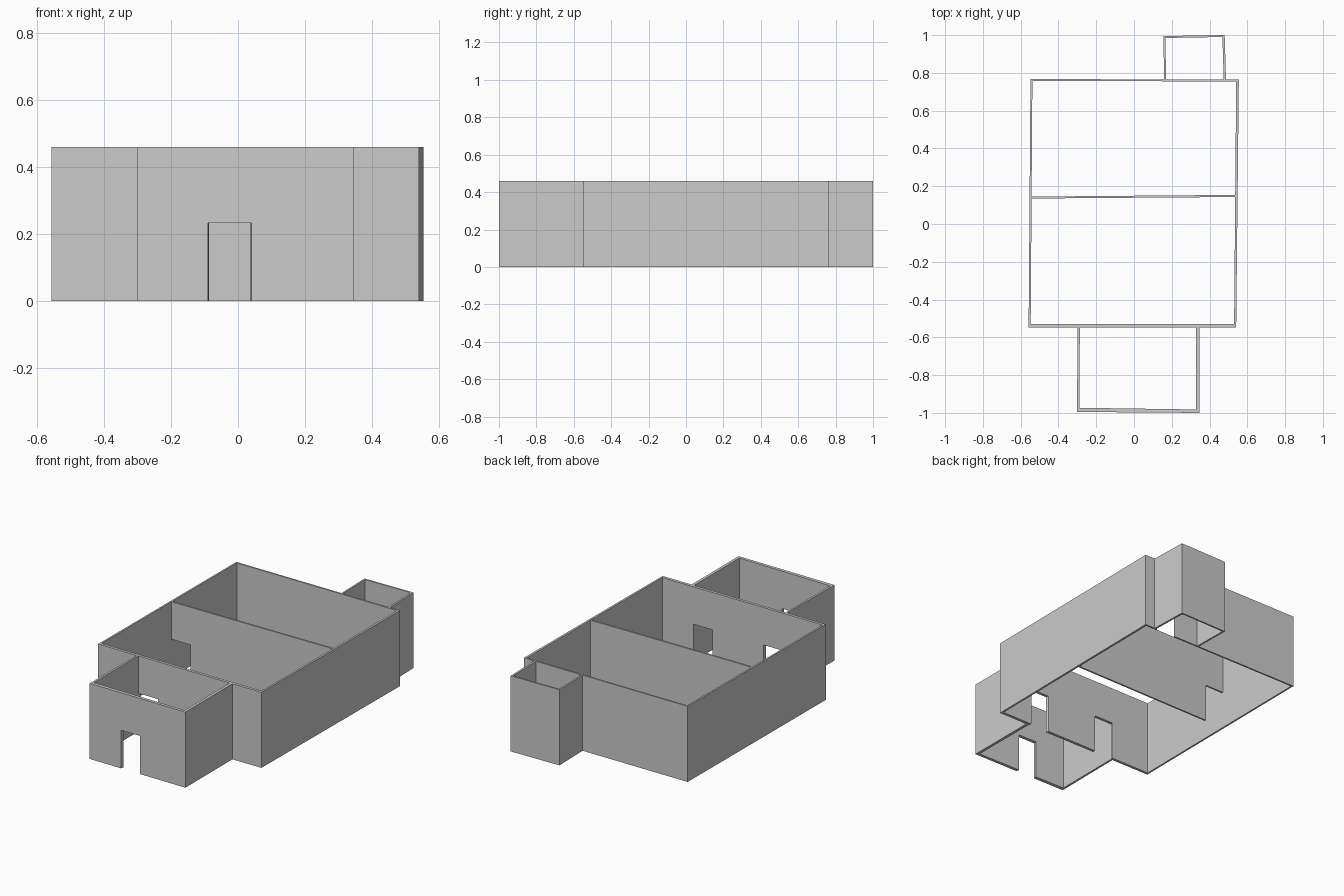
import bpy, bmesh
from mathutils import Vector

if "Cube" in bpy.data.objects:
    bpy.data.objects.remove(bpy.data.objects["Cube"])

HEIGHT = 0.46
DOOR = 0.232


def wall(name, start, end, doors=()):
    """Wall between two end lines (outer/inner point pairs); doors are x ranges, left to right."""
    (a, b), (c, d) = [[Vector(p) for p in pair] for pair in (start, end)]
    # Elevation outline in (fraction along wall, height), notched at each door
    outline = [(0, HEIGHT), (1, HEIGHT), (1, 0)]
    reaches_end = False
    for x0, x1 in reversed(doors):
        t0, t1 = [max(0, (x - a.x) / (c.x - a.x)) for x in (x0, x1)]
        outline += [(t1, 0), (t1, DOOR), (t0, DOOR)]
        reaches_end = t0 == 0
        if not reaches_end:
            outline.append((t0, 0))
    if not reaches_end:
        outline.append((0, 0))

    bm = bmesh.new()
    sides = [[bm.verts.new((*p.lerp(q, t), z)) for t, z in outline]
             for p, q in ((a, c), (b, d))]
    bm.faces.new(sides[0])
    bm.faces.new(sides[1][::-1])
    n = len(outline)
    for i in range(n):
        j = (i + 1) % n
        bm.faces.new((sides[0][j], sides[0][i], sides[1][i], sides[1][j]))
    bmesh.ops.recalc_face_normals(bm, faces=bm.faces)
    mesh = bpy.data.meshes.new(name)
    bm.to_mesh(mesh)
    bm.free()
    obj = bpy.data.objects.new(name, mesh)
    bpy.context.collection.objects.link(obj)
    return obj


# Main hall, mitred at the corners
FL = ((-0.558, -0.547), (-0.547, -0.53))
FR = ((0.541, -0.548), (0.53, -0.53))
BL = ((-0.548, 0.767), (-0.538, 0.757))
BR = ((0.555, 0.765), (0.541, 0.755))
wall("hall_front_wall", FL, FR, [(-0.287, -0.155), (0.198, 0.328)])
wall("hall_right_wall", FR, BR)
wall("hall_back_wall", BL, BR, [(0.343, 0.474)])
wall("hall_left_wall", FL, BL)

# Dividing wall with a doorway at its left end
wall("dividing_wall", ((-0.543, 0.135), (-0.543, 0.145)),
     ((0.535, 0.143), (0.535, 0.154)), [(-0.543, -0.415)])

# Front porch room
PL = ((-0.302, -0.995), (-0.288, -0.973))
PR = ((0.346, -1.0), (0.329, -0.982))
wall("porch_front_wall", PL, PR, [(-0.09, 0.04)])
wall("porch_left_wall", PL, ((-0.298, -0.547), (-0.287, -0.547)))
wall("porch_right_wall", PR, ((0.346, -0.548), (0.328, -0.548)))

# Small back room
SL = ((0.155, 0.995), (0.166, 0.985))
SR = ((0.48, 1.0), (0.468, 0.99))
wall("back_room_back_wall", SL, SR)
wall("back_room_left_wall", SL, ((0.16, 0.766), (0.17, 0.766)))
wall("back_room_right_wall", SR, ((0.487, 0.765), (0.475, 0.765)))
